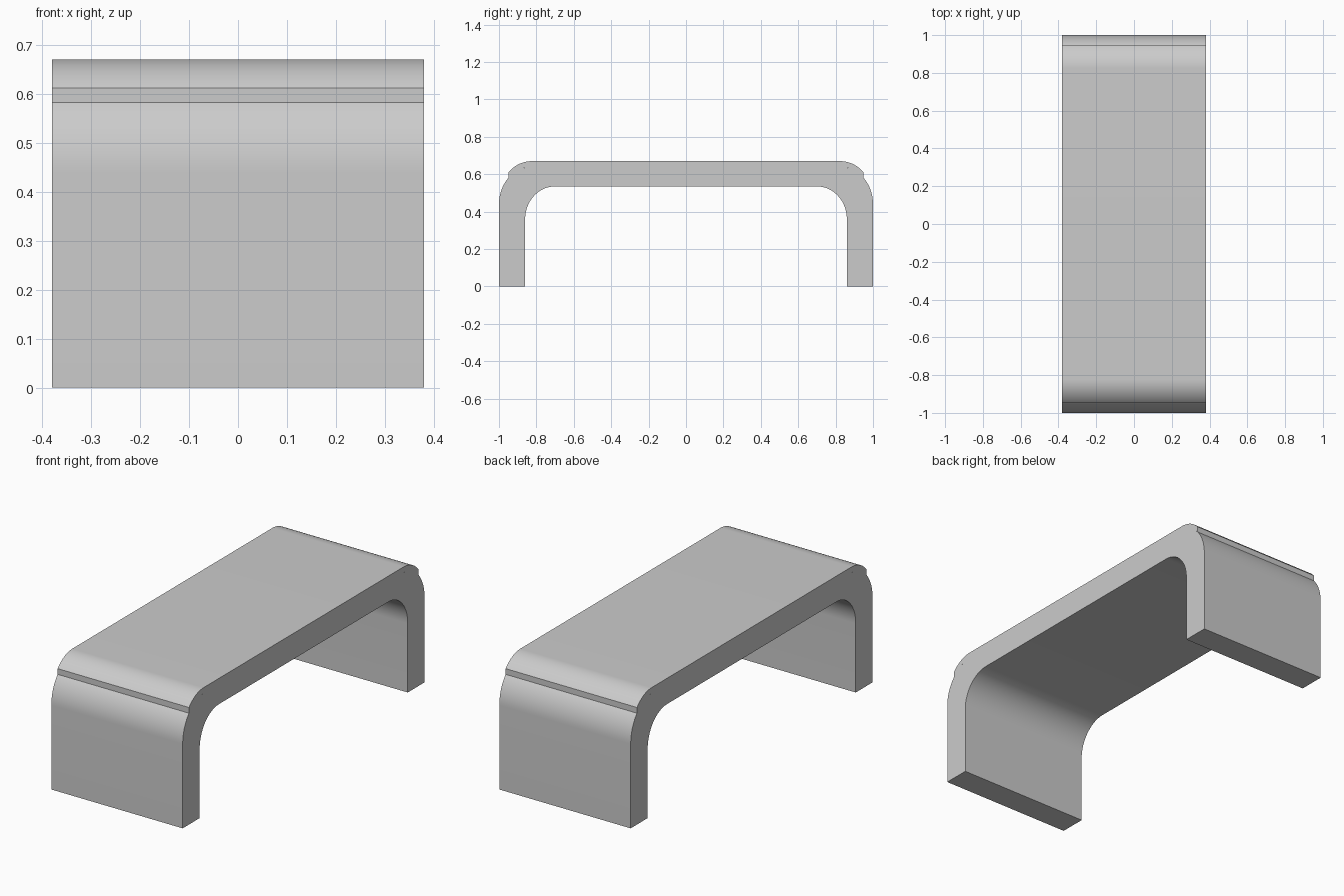
import bpy, bmesh, math

if "Cube" in bpy.data.objects:
    bpy.data.objects.remove(bpy.data.objects["Cube"])

HALF_WIDTH = 0.38
STEPS = 20


def corner(cy, cz, ry, rz, y_max=None):
    """Quarter ellipse from the outer side up to the flat top, optionally cut at y_max."""
    start = 0.0 if y_max is None else math.acos((y_max - cy) / ry)
    return [(cy + ry * math.cos(a), cz + rz * math.sin(a))
            for a in (start + (math.pi / 2 - start) * i / STEPS for i in range(STEPS + 1))]


def across(half):
    """Mirror a half line, right side first, over to the left side."""
    return half + [(-y, z) for y, z in reversed(half)]


def extrude(name, outline):
    bm = bmesh.new()
    face = bm.faces.new([bm.verts.new((-HALF_WIDTH, y, z)) for y, z in outline])
    result = bmesh.ops.extrude_face_region(bm, geom=[face])
    moved = [v for v in result["geom"] if isinstance(v, bmesh.types.BMVert)]
    bmesh.ops.translate(bm, verts=moved, vec=(2 * HALF_WIDTH, 0, 0))
    bmesh.ops.recalc_face_normals(bm, faces=bm.faces)
    mesh = bpy.data.meshes.new(name)
    bm.to_mesh(mesh)
    bm.free()
    obj = bpy.data.objects.new(name, mesh)
    bpy.context.collection.objects.link(obj)
    bpy.ops.object.select_all(action='DESELECT')
    obj.select_set(True)
    bpy.context.view_layer.objects.active = obj
    bpy.ops.object.shade_smooth_by_angle(angle=math.radians(25))
    return obj


# Bent bench frame: two legs and the span between them
outer = across([(1.0, 0.0)] + corner(0.825, 0.44, 0.175, 0.20))
inner = across([(0.86, 0.0)] + corner(0.70, 0.36, 0.16, 0.175))
extrude("bench_frame", outer + inner[::-1])

# Thin seat pad following the frame's upper bends
pad_top = across(corner(0.825, 0.47, 0.175, 0.20, 0.948))
pad_bottom = across(corner(0.825, 0.44, 0.175, 0.20, 0.948))
extrude("seat_pad", pad_top + pad_bottom[::-1])
